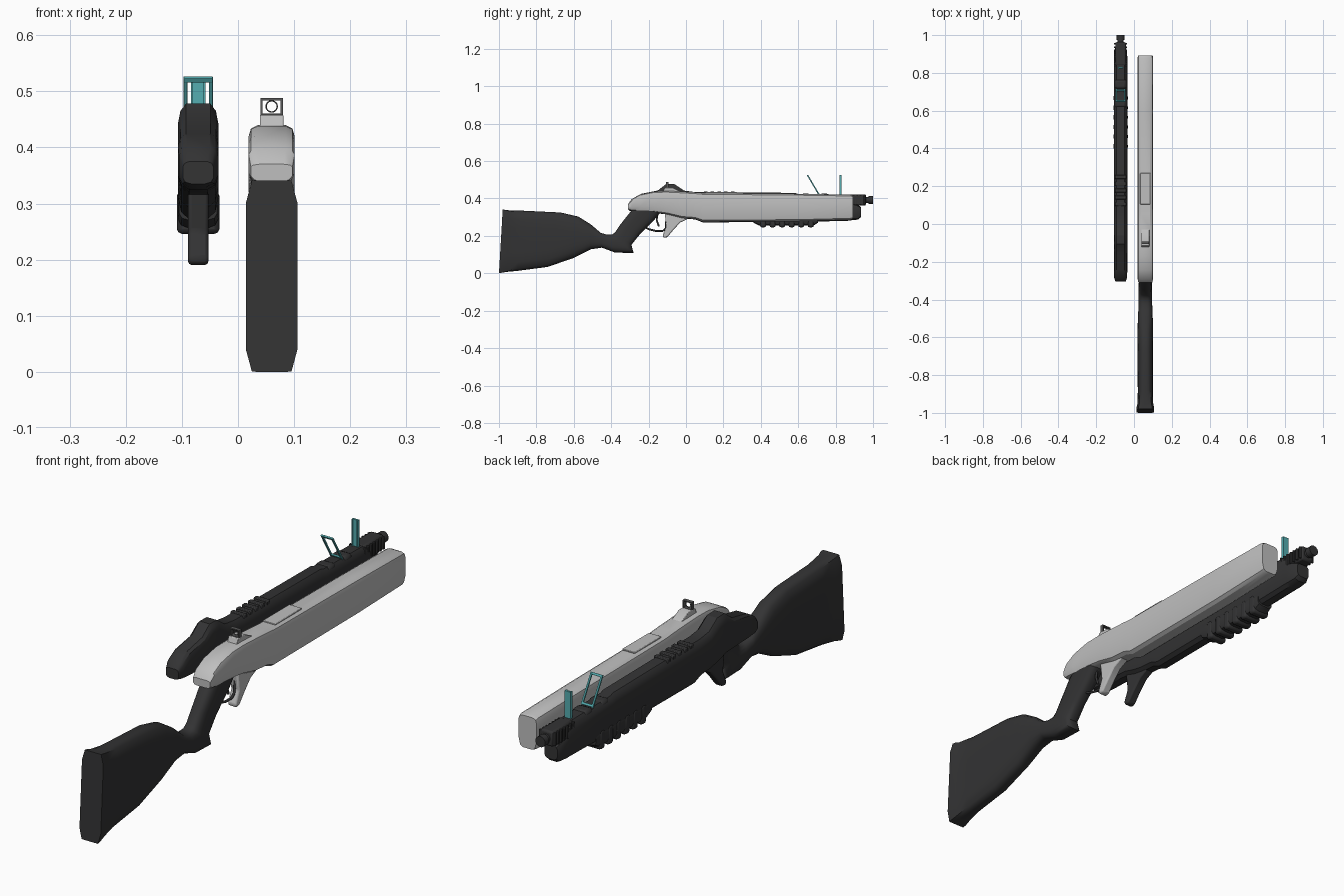
import bpy, bmesh, math
from mathutils import Vector, Matrix

BX, GX = -0.071, 0.06        # centre lines of the black and the grey gun


def material(name, rgb):
    m = bpy.data.materials.new(name)
    m.diffuse_color = (*rgb, 1)
    return m


BLACK = material("matte black", (0.033, 0.033, 0.034))
GREY = material("light grey", (0.52, 0.52, 0.52))
DARK = material("dark grey", (0.1, 0.1, 0.1))
TEAL = material("teal", (0.09, 0.42, 0.44))


def finish(name, bm, mat, bevel=0, angle=30):
    bmesh.ops.recalc_face_normals(bm, faces=bm.faces)
    me = bpy.data.meshes.new(name)
    bm.to_mesh(me)
    bm.free()
    ob = bpy.data.objects.new(name, me)
    bpy.context.collection.objects.link(ob)
    me.materials.append(mat)
    if bevel:
        b = ob.modifiers.new("bevel", "BEVEL")
        b.width, b.segments, b.limit_method = bevel, 2, "ANGLE"
    bpy.ops.object.select_all(action="DESELECT")
    ob.select_set(True)
    bpy.context.view_layer.objects.active = ob
    bpy.ops.object.shade_smooth_by_angle(angle=math.radians(angle))
    return ob


def skin(bm, rings):
    vs = [[bm.verts.new(p) for p in r] for r in rings]
    n = len(vs[0])
    for a, b in zip(vs, vs[1:]):
        for i in range(n):
            bm.faces.new((a[i], a[(i + 1) % n], b[(i + 1) % n], b[i]))
    bm.faces.new(vs[0])
    bm.faces.new(vs[-1])


def body(name, x, section, stations, mat, angle=30):
    """Loft a mirrored half section (u, v) through (y, top, bottom, half width)."""
    sec = section + [(-u, v) for u, v in reversed(section)]
    bm = bmesh.new()
    skin(bm, [[(x + u * w, y, b + v * (t - b)) for u, v in sec]
              for y, t, b, w in stations])
    return finish(name, bm, mat, 0, angle)


def prism(name, x, hw, profile, mat, bevel=0):
    bm = bmesh.new()
    skin(bm, [[(x + s * hw, y, z) for y, z in profile] for s in (-1, 1)])
    return finish(name, bm, mat, bevel)


def box(name, c, size, mat, bevel=0, tilt=0):
    bm = bmesh.new()
    bmesh.ops.create_cube(bm, size=1, matrix=Matrix.Translation(c)
                          @ Matrix.Rotation(tilt, 4, "X") @ Matrix.Diagonal((*size, 1)))
    return finish(name, bm, mat, bevel)


def tube(name, x, z, y0, y1, r, mat):
    bm = bmesh.new()
    bmesh.ops.create_cone(bm, cap_ends=True, segments=20, radius1=r, radius2=r, depth=y1 - y0,
                          matrix=Matrix.Translation((x, (y0 + y1) / 2, z)) @ Matrix.Rotation(math.pi / 2, 4, "X"))
    return finish(name, bm, mat)


def wire(name, pts, r, mat, cyclic=False):
    cu = bpy.data.curves.new(name, "CURVE")
    cu.dimensions, cu.bevel_depth, cu.bevel_resolution = "3D", r, 2
    sp = cu.splines.new("POLY")
    sp.points.add(len(pts) - 1)
    for p, q in zip(sp.points, pts):
        p.co = (*q, 1)
    sp.use_cyclic_u = cyclic
    ob = bpy.data.objects.new(name, cu)
    bpy.context.collection.objects.link(ob)
    cu.materials.append(mat)


# ---------- grey gun: receiver and long handguard
SEC = [(0.5, 0), (0.82, 0.06), (1, 0.3), (1, 0.84), (0.9, 0.95), (0.6, 1)]
body("grey_body", GX, SEC, [
    (-0.31, 0.37, 0.34, 0.037), (-0.29, 0.397, 0.335, 0.041), (-0.245, 0.422, 0.33, 0.041),
    (-0.17, 0.438, 0.325, 0.041), (-0.1, 0.44, 0.315, 0.041), (-0.02, 0.437, 0.295, 0.041),
    (0.05, 0.433, 0.29, 0.041), (0.09, 0.43, 0.275, 0.041), (0.6, 0.425, 0.278, 0.041),
    (0.88, 0.42, 0.286, 0.041), (0.892, 0.415, 0.29, 0.039)], GREY)
box("grey_top_plate", (GX, 0.187, 0.431), (0.054, 0.165, 0.006), GREY, 0.002)

# forward grip spur shared by both guns
SPUR = [(0.03, 0.3), (-0.03, 0.272), (-0.065, 0.235), (-0.1, 0.192), (-0.12, 0.19),
        (-0.125, 0.203), (-0.105, 0.25), (-0.115, 0.33), (0.02, 0.33)]
prism("grey_spur", GX, 0.018, SPUR, GREY, 0.006)
prism("black_spur", BX, 0.018, SPUR, BLACK, 0.006)

# rear peep sight
prism("peep_base", GX, 0.021, [(-0.125, 0.43), (-0.115, 0.458), (-0.07, 0.458), (-0.025, 0.435)], GREY, 0.002)
for s in (-1, 1):
    box("peep_side", (GX + s * 0.018, -0.1, 0.472), (0.004, 0.014, 0.032), DARK)
    box("peep_bar", (GX, -0.1, 0.472 + s * 0.014), (0.04, 0.014, 0.004), DARK)
wire("peep_ring", [(GX + 0.01 * math.cos(a * math.pi / 8), -0.1, 0.473 + 0.01 * math.sin(a * math.pi / 8))
                   for a in range(16)], 0.0012, DARK, True)

# ---------- stock: lofted through slanted stations (top y z, bottom y z, half width, roundness)
STOCK = [(-0.98, 0.341, -1, 0, 0.046, 14), (-0.965, 0.339, -0.985, 0.003, 0.046, 12),
         (-0.95, 0.337, -0.955, 0.008, 0.042, 7), (-0.88, 0.335, -0.9, 0.013, 0.04, 4),
         (-0.67, 0.325, -0.74, 0.034, 0.041, 3.5), (-0.575, 0.303, -0.6, 0.082, 0.041, 3),
         (-0.51, 0.262, -0.51, 0.128, 0.04, 3), (-0.455, 0.216, -0.45, 0.137, 0.037, 3),
         (-0.42, 0.206, -0.38, 0.111, 0.036, 3), (-0.395, 0.207, -0.28, 0.108, 0.036, 3),
         (-0.378, 0.22, -0.292, 0.152, 0.033, 3), (-0.35, 0.262, -0.245, 0.21, 0.032, 3),
         (-0.3, 0.325, -0.17, 0.285, 0.034, 3.5), (-0.265, 0.365, -0.12, 0.345, 0.034, 3.5)]
bm = bmesh.new()
rings = []
for yt, zt, yb, zb, w, n in STOCK:
    top, bot, ring = Vector((0, yt, zt)), Vector((0, yb, zb)), []
    for i in range(24):
        a = math.tau * (i + 0.5) / 24
        c, s = math.cos(a), math.sin(a)
        k = (abs(c) ** n + abs(s) ** n) ** (-1 / n)
        p = bot.lerp(top, 0.5 + 0.5 * s * k)
        ring.append((GX + w * c * k, p.y, p.z))
    rings.append(ring)
skin(bm, rings)
finish("stock", bm, BLACK, 0, 40)

# trigger and guard
wire("trigger_guard", [(GX, y, z) for y, z in
     [(-0.225, 0.25), (-0.2, 0.236), (-0.16, 0.226), (-0.125, 0.226), (-0.108, 0.24), (-0.105, 0.3)]], 0.005, BLACK)
wire("trigger", [(GX, y, z) for y, z in [(-0.15, 0.33), (-0.157, 0.285), (-0.145, 0.25)]], 0.005, BLACK)

# ---------- black gun: receiver with hump, narrowing into a handguard
BSEC = [(0.45, 0), (0.85, 0.08), (1, 0.25), (1, 0.78), (0.88, 0.92), (0.6, 1)]
body("black_body", BX, BSEC, [
    (-0.305, 0.375, 0.335, 0.027), (-0.285, 0.4, 0.33, 0.034), (-0.24, 0.425, 0.325, 0.036),
    (-0.15, 0.443, 0.32, 0.036), (-0.105, 0.478, 0.315, 0.036), (-0.06, 0.476, 0.3, 0.036),
    (-0.01, 0.442, 0.292, 0.036), (0.05, 0.434, 0.288, 0.036), (0.09, 0.434, 0.272, 0.036),
    (0.58, 0.43, 0.275, 0.036), (0.6, 0.424, 0.275, 0.036), (0.86, 0.42, 0.28, 0.036),
    (0.88, 0.38, 0.283, 0.036), (0.92, 0.365, 0.287, 0.033), (0.935, 0.355, 0.3, 0.028)], BLACK)

# ribbed pump grip below
body("pump_grip", BX, BSEC, [(0.36, 0.32, 0.27, 0.034), (0.39, 0.325, 0.256, 0.036),
                             (0.68, 0.325, 0.254, 0.036), (0.705, 0.32, 0.27, 0.034)], BLACK)
for i in range(6):
    box("pump_rib", (BX, 0.412 + i * 0.051, 0.284), (0.076, 0.032, 0.076), BLACK, 0.009)

# top slats, barrel bands and front serrations
for i in range(5):
    box("top_slat", (BX, 0.105 + i * 0.036, 0.425), (0.06, 0.02, 0.024), BLACK, 0.003)
for y in (0.62, 0.72):
    box("sight_band", (BX, y + 0.02, 0.405), (0.062, 0.05, 0.042), BLACK, 0.012)
box("barrel_shroud", (BX, 0.9, 0.392), (0.056, 0.125, 0.06), BLACK, 0.008)
for i in range(7):
    box("shroud_tooth", (BX, 0.84 + i * 0.019, 0.392), (0.07, 0.009, 0.05), BLACK, 0.002)

# muzzle
tube("muzzle", BX, 0.392, 0.94, 0.985, 0.016, BLACK)
tube("muzzle_tip", BX, 0.392, 0.975, 1.0, 0.021, BLACK)

# ---------- teal flip-up sights
box("front_post", (BX, 0.828, 0.471), (0.024, 0.008, 0.108), TEAL, 0.001)
for s in (-1, 1):
    box("front_post_edge", (BX + s * 0.011, 0.826, 0.471), (0.004, 0.012, 0.108), TEAL)
tilt = math.atan2(0.062, 0.105)
for s in (-1, 1):
    box("rear_frame_leg", (BX + s * 0.0225, 0.681, 0.4715), (0.007, 0.007, 0.12), TEAL, 0.001, tilt)
box("rear_frame_top", (BX, 0.6515, 0.521), (0.052, 0.007, 0.009), TEAL, 0.001, tilt)
box("rear_frame_foot", (BX, 0.708, 0.426), (0.052, 0.007, 0.009), TEAL, 0.001, tilt)
